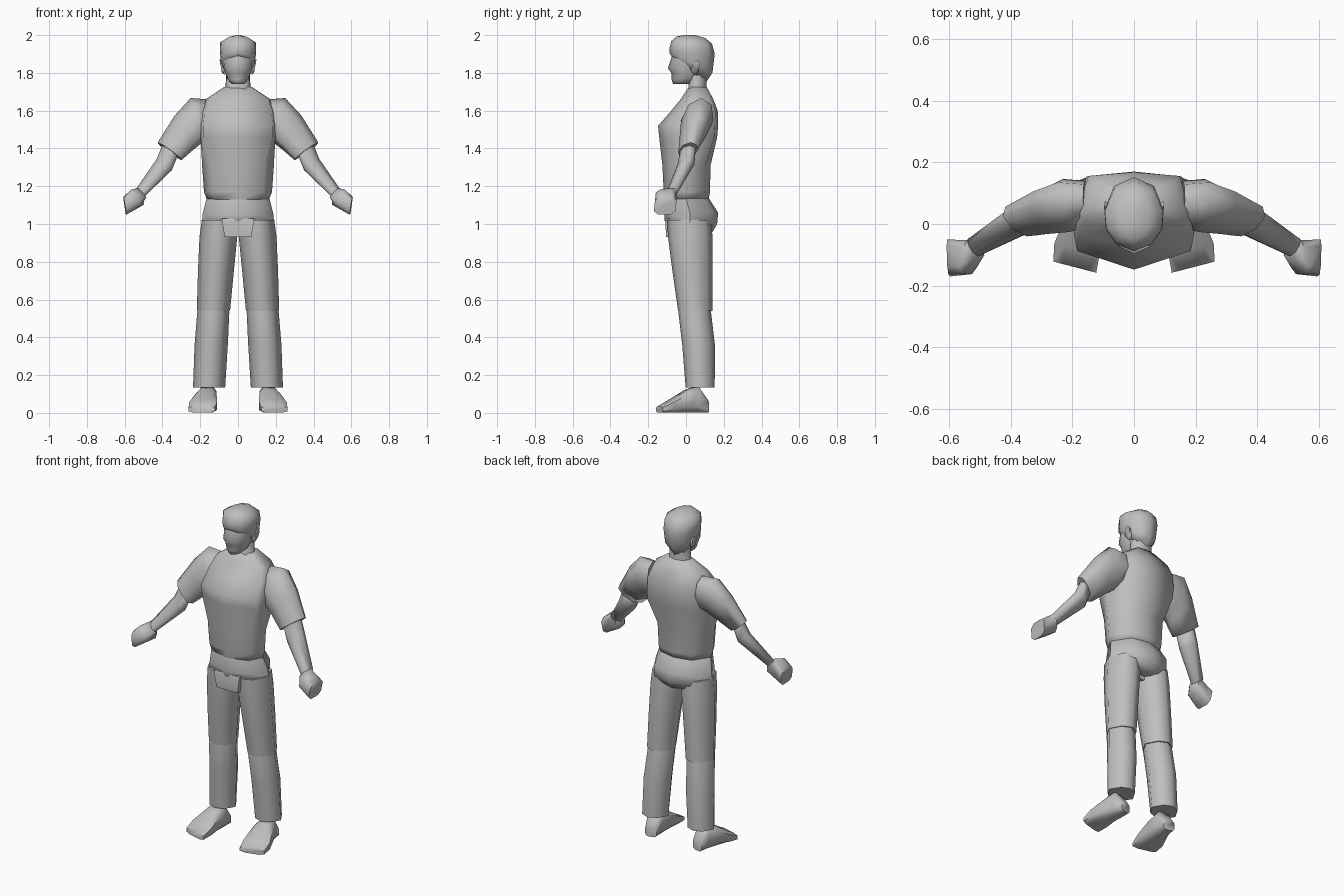
import bpy, bmesh, math
from mathutils import Vector

grey = bpy.data.materials.new("plain grey")
grey.diffuse_color = (0.52, 0.52, 0.52, 1)

# half outlines, front to back: (fraction of half width, fraction of depth)
CHEST = [(0, 0), (.93, .19), (1, .42), (.78, .95), (0, 1)]
WAIST = [(0, 0), (.76, .16), (1, .48), (.62, .9), (0, 1)]
ROUND = [(0, 0), (.62, .1), (.95, .3), (1, .55), (.68, .88), (0, 1)]
LEG = [(0, 0), (.58, .12), (1, .48), (.58, .87), (0, 1)]


def loft(name, rings, angle=80):
    """Skin a list of equal-length point rings and cap both ends."""
    bm = bmesh.new()
    vs = [[bm.verts.new(p) for p in r] for r in rings]
    n = len(vs[0])
    for a, b in zip(vs, vs[1:]):
        for i in range(n):
            bm.faces.new((a[i], a[(i + 1) % n], b[(i + 1) % n], b[i]))
    bm.faces.new(vs[0])
    bm.faces.new(vs[-1])
    bmesh.ops.recalc_face_normals(bm, faces=bm.faces)
    me = bpy.data.meshes.new(name)
    bm.to_mesh(me)
    bm.free()
    me.materials.append(grey)
    ob = bpy.data.objects.new(name, me)
    bpy.context.collection.objects.link(ob)
    bpy.ops.object.select_all(action='DESELECT')
    ob.select_set(True)
    bpy.context.view_layer.objects.active = ob
    bpy.ops.object.shade_smooth_by_angle(angle=math.radians(angle))
    return ob


def level(shape, zf, zb, w, yf, yb, cx=0):
    """Ring around the z axis, z running from zf at the front to zb at the back."""
    half = [(fx * w, yf + fy * (yb - yf), zf + fy * (zb - zf)) for fx, fy in shape]
    full = half + [(-x, y, z) for x, y, z in half[-2:0:-1]]
    return [(x + cx, y, z) for x, y, z in full]


def flat(shape, z, w, yf, yb, cx=0):
    return level(shape, z, z, w, yf, yb, cx)


def span(s, top, bottom, side, n=8, power=1.0):
    """Oval ring between two points, with a half-width vector; s mirrors x."""
    a, b, v = Vector(top), Vector(bottom), Vector(side)
    out = []
    for i in range(n):
        t = 2 * math.pi * (i + .5 * (power < 1)) / n
        c, d = math.cos(t), math.sin(t)
        c = math.copysign(abs(c) ** power, c)
        d = math.copysign(abs(d) ** power, d)
        p = (a + b) / 2 + (a - b) / 2 * c + v * d
        out.append((p.x * s, p.y, p.z))
    return out


# shirt body, rounder at the waist than at the chest
loft("torso", [flat(*r) for r in [
    (WAIST, 1.13, .165, -.112, .12), (WAIST, 1.17, .18, -.118, .127),
    (WAIST, 1.31, .19, -.125, .13), (CHEST, 1.46, .198, -.142, .165),
    (CHEST, 1.52, .198, -.148, .17), (CHEST, 1.60, .19, -.078, .168),
    (CHEST, 1.665, .165, -.025, .143), (CHEST, 1.725, .075, .015, .11)]])

# neck, and head with the nose as a ridge in the profile
loft("neck", [flat(ROUND, *r) for r in [
    (1.66, .085, -.02, .12), (1.72, .067, .012, .107), (1.79, .062, .012, .11)]])
loft("head", [flat(ROUND, *r) for r in [
    (1.74, .032, -.068, .03), (1.765, .055, -.076, .08), (1.80, .068, -.078, .10),
    (1.825, .075, -.096, .11), (1.88, .083, -.078, .12), (1.94, .08, -.07, .11)]])
loft("hair", [level(ROUND, *r) for r in [
    (1.893, 1.755, .072, -.08, .11), (1.905, 1.80, .09, -.088, .14),
    (1.93, 1.90, .096, -.088, .152), (1.968, 1.955, .095, -.078, .138),
    (1.992, 1.985, .052, -.05, .10), (2.0, 2.0, .012, -.015, .05)]])

# trouser seat and front panel
loft("pelvis", [level(WAIST, *r) for r in [
    (1.16, 1.17, .15, -.10, .10), (1.13, 1.13, .168, -.112, .125),
    (1.05, 1.06, .187, -.115, .17), (1.015, 1.00, .191, -.113, .165),
    (1.005, .96, .15, -.10, .142), (.97, .945, .06, -.06, .12)]], 50)
loft("front_panel", [
    [(-w, y, z), (w, y, z), (w, .06, z), (-w, .06, z)]
    for z, w, y in [(.93, .07, -.105), (1.015, .085, -.11), (1.03, .085, -.105)]], 50)

for s, side in ((-1, "right"), (1, "left")):
    # ear
    loft(side + "_ear", [
        span(s, (.075, .05, 1.865), (.07, .045, 1.79), (0, .022, 0), 6),
        span(s, (.098, .058, 1.87), (.085, .045, 1.80), (0, .022, 0), 6)])
    # sleeve
    loft(side + "_sleeve", [span(s, *r) for r in [
        ((.165, .08, 1.66), (.15, .05, 1.45), (0, .075, 0)),
        ((.25, .08, 1.667), (.19, .04, 1.43), (.01, .086, 0)),
        ((.335, .06, 1.575), (.24, .02, 1.39), (.01, .072, 0)),
        ((.425, .025, 1.432), (.30, -.005, 1.338), (.015, .05, 0))]])
    # forearm
    loft(side + "_forearm", [span(s, *r) for r in [
        ((.40, .02, 1.42), (.32, .0, 1.36), (.01, .04, 0)),
        ((.43, .005, 1.345), (.35, -.005, 1.285), (.01, .045, 0)),
        ((.54, -.07, 1.185), (.495, -.08, 1.145), (.01, .03, 0))]])
    # closed hand
    loft(side + "_hand", [span(s, *r, 8, .6) for r in [
        ((.537, -.07, 1.19), (.49, -.085, 1.14), (.01, .03, 0)),
        ((.56, -.105, 1.185), (.503, -.11, 1.10), (-.01, .056, 0)),
        ((.607, -.105, 1.145), (.592, -.115, 1.047), (.002, .06, 0))]], 60)
    # trouser leg
    loft(side + "_thigh", [flat(LEG, *r, s * c) for r, c in [
        ((1.02, .092, -.10, .135), .10), ((.93, .1, -.095, .14), .104),
        ((.75, .095, -.072, .14), .117), ((.54, .088, -.042, .139), .13)]])
    loft(side + "_shin", [flat(LEG, *r, s * c) for r, c in [
        ((.58, .078, -.034, .125), .13), ((.53, .085, -.04, .133), .131),
        ((.36, .088, -.02, .153), .142), ((.135, .085, -.002, .152), .153)]])
    # shoe, toes turned outward
    loft(side + "_shoe", [span(s, *r, 8, .6) for r in [
        ((.155, .115, .065), (.155, .115, .0), (.035, .008, 0)),
        ((.16, .06, .145), (.16, .06, .0), (.048, .01, 0)),
        ((.17, 0, .125), (.17, 0, .0), (.06, .012, 0)),
        ((.185, -.08, .072), (.185, -.08, .0), (.077, .018, 0)),
        ((.192, -.14, .036), (.192, -.14, .0), (.073, .019, 0))]], 60)
